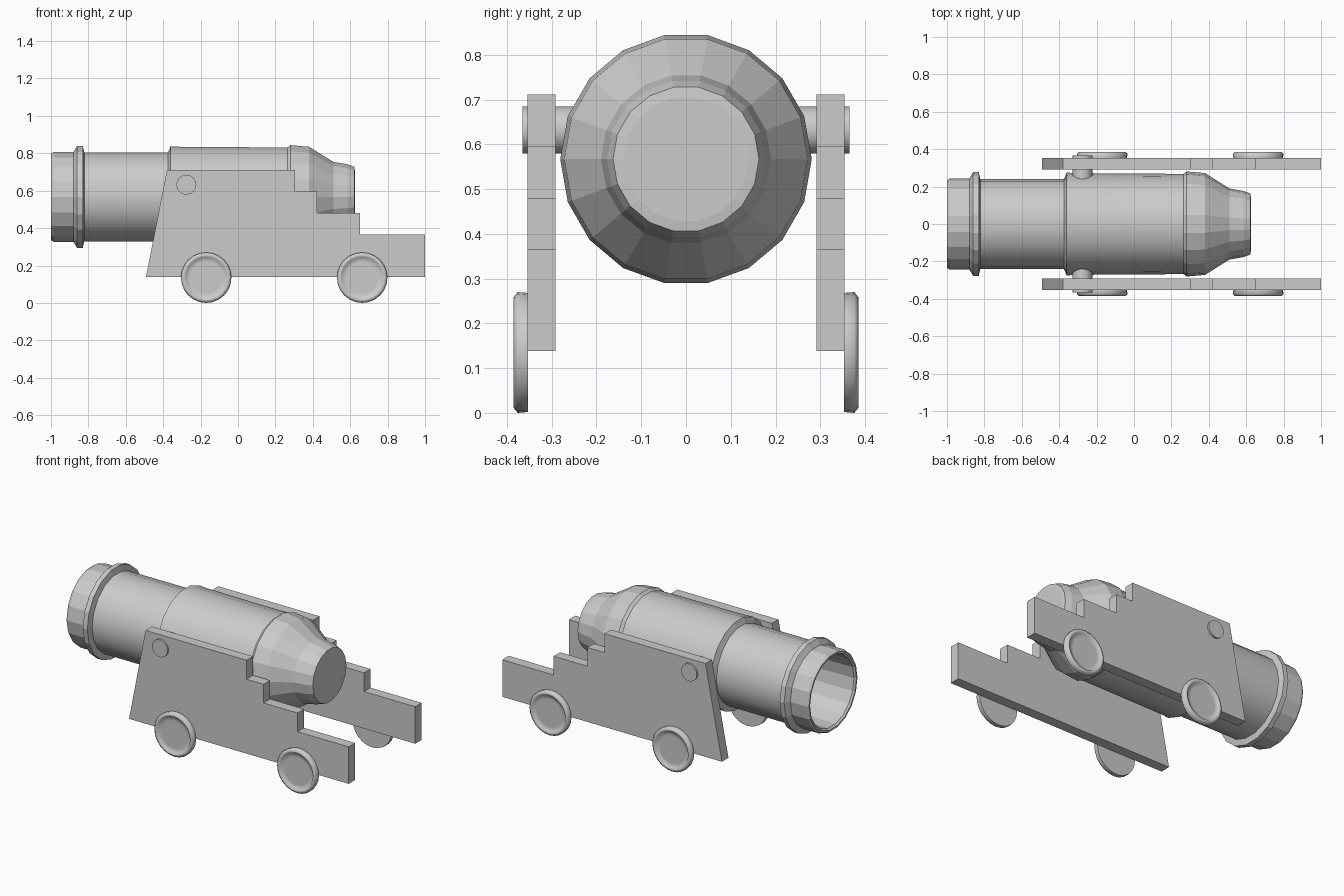
import bpy, bmesh
from math import cos, sin, pi

if "Cube" in bpy.data.objects:
    bpy.data.objects.remove(bpy.data.objects["Cube"])


def finish(name, bm):
    bmesh.ops.recalc_face_normals(bm, faces=bm.faces[:])
    me = bpy.data.meshes.new(name)
    bm.to_mesh(me)
    bm.free()
    ob = bpy.data.objects.new(name, me)
    bpy.context.collection.objects.link(ob)
    return ob


def lathe(name, profile, axis, centre, n, smooth=None):
    """Revolve (position along axis, radius) points; both ends are capped."""
    bm = bmesh.new()
    cx, cy, cz = centre
    rings = []
    for a, r in profile:
        ring = []
        for i in range(n):
            u, w = r * cos(2 * pi * i / n), r * sin(2 * pi * i / n)
            co = (cx + a, cy + u, cz + w) if axis == 'x' else (cx + u, cy + a, cz + w)
            ring.append(bm.verts.new(co))
        rings.append(ring)
    for k, (p, q) in enumerate(zip(rings, rings[1:])):
        for i in range(n):
            j = (i + 1) % n
            f = bm.faces.new((p[i], p[j], q[j], q[i]))
            f.smooth = smooth is None or k in smooth
    bm.faces.new(rings[0])
    bm.faces.new(rings[-1])
    for e in bm.edges:
        if len(e.link_faces) == 2 and e.calc_face_angle(0) > 0.5:
            e.smooth = False
    return finish(name, bm)


def slab(name, outline, y0, y1):
    bm = bmesh.new()
    face = bm.faces.new([bm.verts.new((x, y0, z)) for x, z in outline])
    ext = bmesh.ops.extrude_face_region(bm, geom=[face])['geom']
    bmesh.ops.translate(bm, vec=(0, y1 - y0, 0),
                        verts=[v for v in ext if isinstance(v, bmesh.types.BMVert)])
    return finish(name, bm)


# Barrel: bore, muzzle, ring, tube, reinforced body, breech
barrel = [(-0.40, 0.205), (-0.99, 0.215), (-1.0, 0.225), (-1.0, 0.235), (-0.985, 0.244),
          (-0.88, 0.244), (-0.86, 0.277), (-0.83, 0.277), (-0.822, 0.241),
          (-0.375, 0.241), (-0.36, 0.275), (-0.31, 0.272), (0.265, 0.268),
          (0.282, 0.281), (0.38, 0.272), (0.51, 0.190), (0.585, 0.177),
          (0.622, 0.163), (0.625, 0.140)]
lathe("barrel", barrel, 'x', (0, 0, 0.567), 18, smooth={8, 10, 11})

# Stepped carriage cheeks, trunnions and wheels on both sides
steps = [(-0.492, 0.138), (1.0, 0.138), (1.0, 0.365), (0.652, 0.365), (0.652, 0.48),
         (0.422, 0.48), (0.422, 0.595), (0.306, 0.595), (0.306, 0.711), (-0.38, 0.711)]
wheel = [(0.353, 0.133), (0.376, 0.135), (0.385, 0.124), (0.385, 0.114),
         (0.376, 0.108), (0.376, 0.084)]
for side, s in (("left", 1), ("right", -1)):
    slab(f"cheek_{side}", steps, s * 0.291, s * 0.354)
    lathe(f"trunnion_{side}", [(s * 0.22, 0.053), (s * 0.365, 0.053)],
          'y', (-0.276, 0, 0.632), 18)
    for end, x in (("front", -0.17), ("rear", 0.664)):
        lathe(f"wheel_{end}_{side}", [(s * a, r) for a, r in wheel],
              'y', (x, 0, 0.135), 24)
